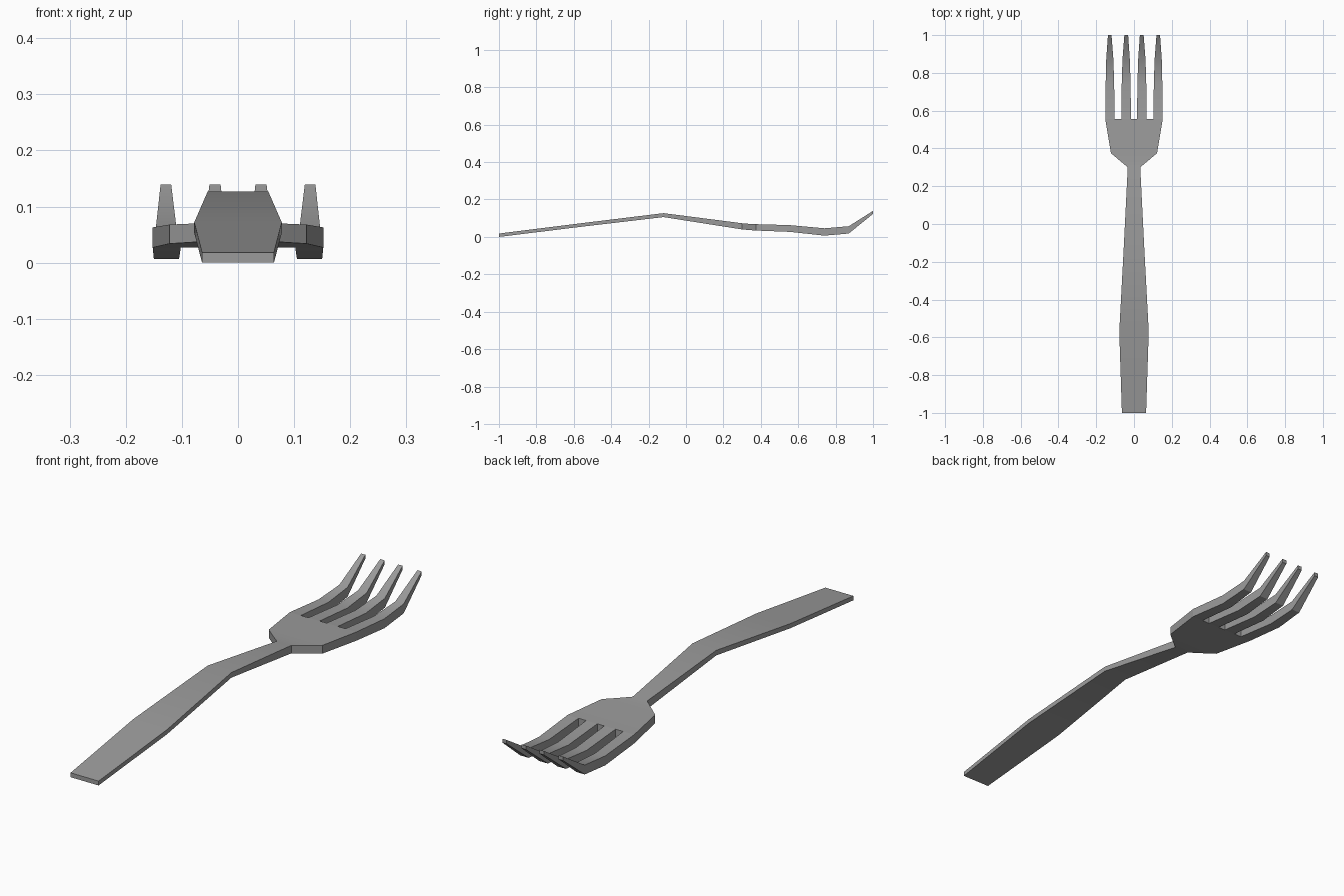
import bpy
import bmesh
import math

if "Cube" in bpy.data.objects:
    bpy.data.objects.remove(bpy.data.objects["Cube"], do_unlink=True)

# Brushed steel colour
steel = bpy.data.materials.new("grey_steel")
steel.use_nodes = True
colour = (0.33, 0.33, 0.33, 1)
steel.diffuse_color = colour
steel.node_tree.nodes["Principled BSDF"].inputs["Base Color"].default_value = colour


def loft(name, sections, cap_start=True):
    """Join rectangular sections (y, x_min, x_max, z_bottom, z_top) into a bar."""
    bm = bmesh.new()
    rings = [[bm.verts.new(p) for p in
              ((x0, y, z0), (x1, y, z0), (x1, y, z1), (x0, y, z1))]
             for y, x0, x1, z0, z1 in sections]
    for a, b in zip(rings, rings[1:]):
        for i in range(4):
            j = (i + 1) % 4
            bm.faces.new((a[i], a[j], b[j], b[i]))
    if cap_start:
        bm.faces.new(rings[0])
    bm.faces.new(rings[-1])
    bmesh.ops.recalc_face_normals(bm, faces=bm.faces[:])
    mesh = bpy.data.meshes.new(name)
    bm.to_mesh(mesh)
    bm.free()
    mesh.materials.append(steel)
    obj = bpy.data.objects.new(name, mesh)
    bpy.context.collection.objects.link(obj)
    bpy.ops.object.select_all(action="DESELECT")
    obj.select_set(True)
    bpy.context.view_layer.objects.active = obj
    bpy.ops.object.shade_smooth_by_angle(angle=math.radians(30))
    return obj


# Handle flowing into the flared head: y, half width, bottom, top
body = [
    (-1.0, 0.064, 0.0, 0.018),
    (-0.57, 0.078, 0.053, 0.072),
    (-0.12, 0.054, 0.106, 0.127),
    (0.30, 0.033, 0.040, 0.073),
    (0.335, 0.075, 0.037, 0.070),
    (0.375, 0.122, 0.034, 0.068),
    (0.555, 0.152, 0.027, 0.063),
]
loft("handle_and_head", [(y, -w, w, z0, z1) for y, w, z0, z1 in body])

# Curve shared by all tines: y, bottom, top
curve = [(0.555, 0.027, 0.063), (0.74, 0.007, 0.046),
         (0.87, 0.018, 0.057), (1.0, 0.123, 0.139)]
# Inner and outer edge of each tine along that curve
edges = {
    "outer_tine": [(0.102, 0.152), (0.105, 0.150), (0.109, 0.147), (0.119, 0.138)],
    "inner_tine": [(0.016, 0.067), (0.018, 0.065), (0.022, 0.061), (0.031, 0.051)],
}
for name, widths in edges.items():
    for side, s in (("left", 1), ("right", -1)):
        sections = [(y, min(s * a, s * b), max(s * a, s * b), z0, z1)
                    for (y, z0, z1), (a, b) in zip(curve, widths)]
        loft(f"{name}_{side}", sections, cap_start=False)
